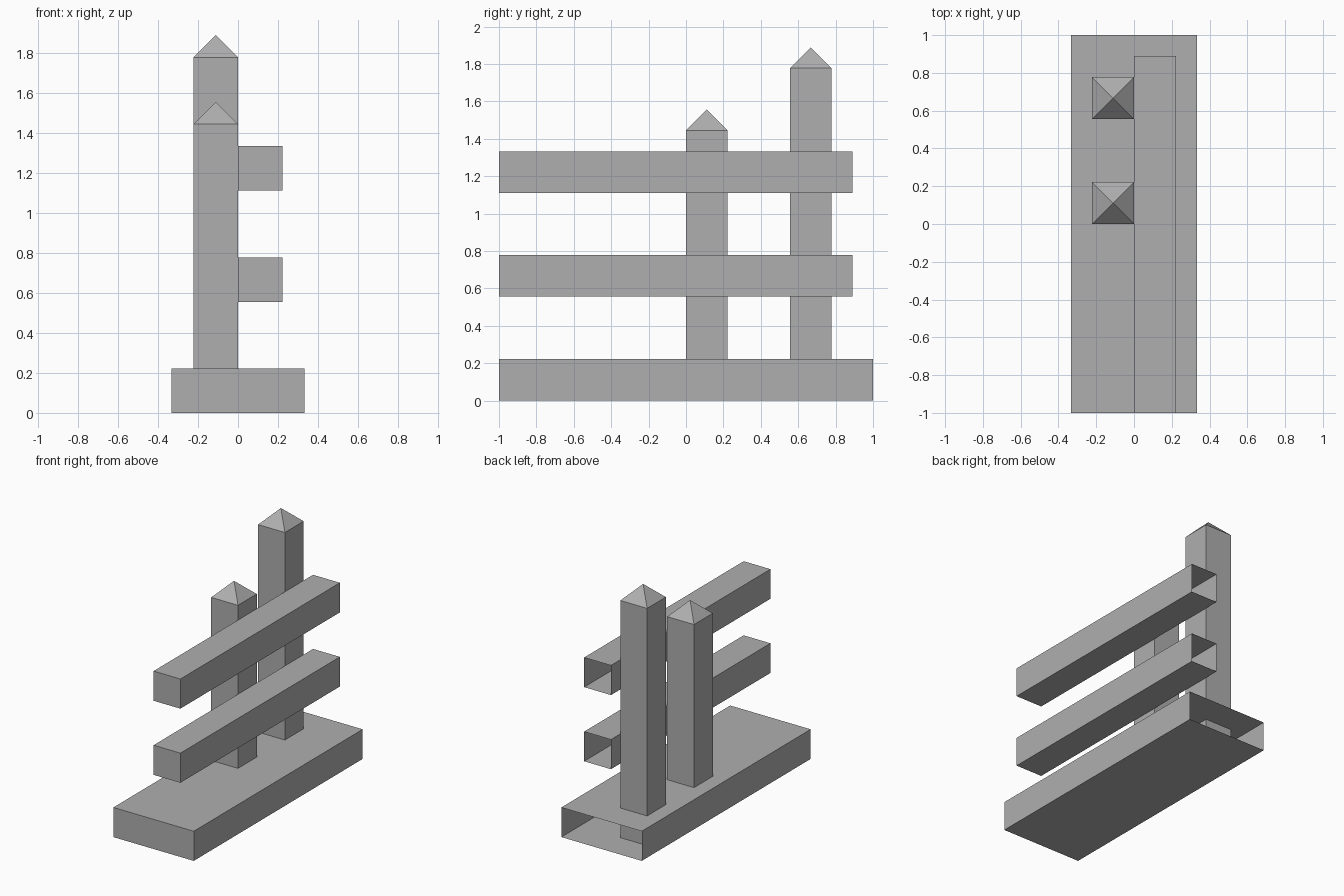
import bpy, bmesh

if "Cube" in bpy.data.objects:
    bpy.data.objects.remove(bpy.data.objects["Cube"])

U = 1 / 9  # grid unit of the design

# Dark grey for all parts
grey = bpy.data.materials.new("dark_grey")
grey.diffuse_color = (0.43, 0.43, 0.43, 1)
grey.use_nodes = True
grey.node_tree.nodes["Principled BSDF"].inputs["Base Color"].default_value = grey.diffuse_color


def make_box(name, x, y, z, drop, peak=0):
    """Box from (min, max) ranges in units. One side is left open ('back' or
    'bottom'); peak adds a pyramid on top."""
    bm = bmesh.new()
    bmesh.ops.create_cube(bm, size=1)
    for v in bm.verts:
        v.co = [U * (r[1] if c > 0 else r[0]) for c, r in zip(v.co, (x, y, z))]
    bm.normal_update()
    open_side = [f for f in bm.faces
                 if (f.normal.y > 0.9 if drop == "back" else f.normal.z < -0.9)]
    top = [f for f in bm.faces if f.normal.z > 0.9]
    if peak:
        tip = bmesh.ops.poke(bm, faces=top)["verts"][0]
        tip.co.z += peak * U
    bmesh.ops.delete(bm, geom=open_side, context="FACES_ONLY")
    mesh = bpy.data.meshes.new(name)
    bm.to_mesh(mesh)
    bm.free()
    mesh.materials.append(grey)
    obj = bpy.data.objects.new(name, mesh)
    bpy.context.collection.objects.link(obj)
    return obj


# Ground slab, open at the back end
make_box("base", (-3, 3), (-9, 9), (0, 2), "back")

# Horizontal rails, open at the back end
for name, z in (("lower_rail", 5), ("upper_rail", 10)):
    make_box(name, (0, 2), (-9, 8), (z, z + 2), "back")

# Pointed posts, running down through the base
for name, y, top in (("short_post", 0, 13), ("tall_post", 5, 16)):
    make_box(name, (-2, 0), (y, y + 2), (0, top), "bottom", peak=1)
